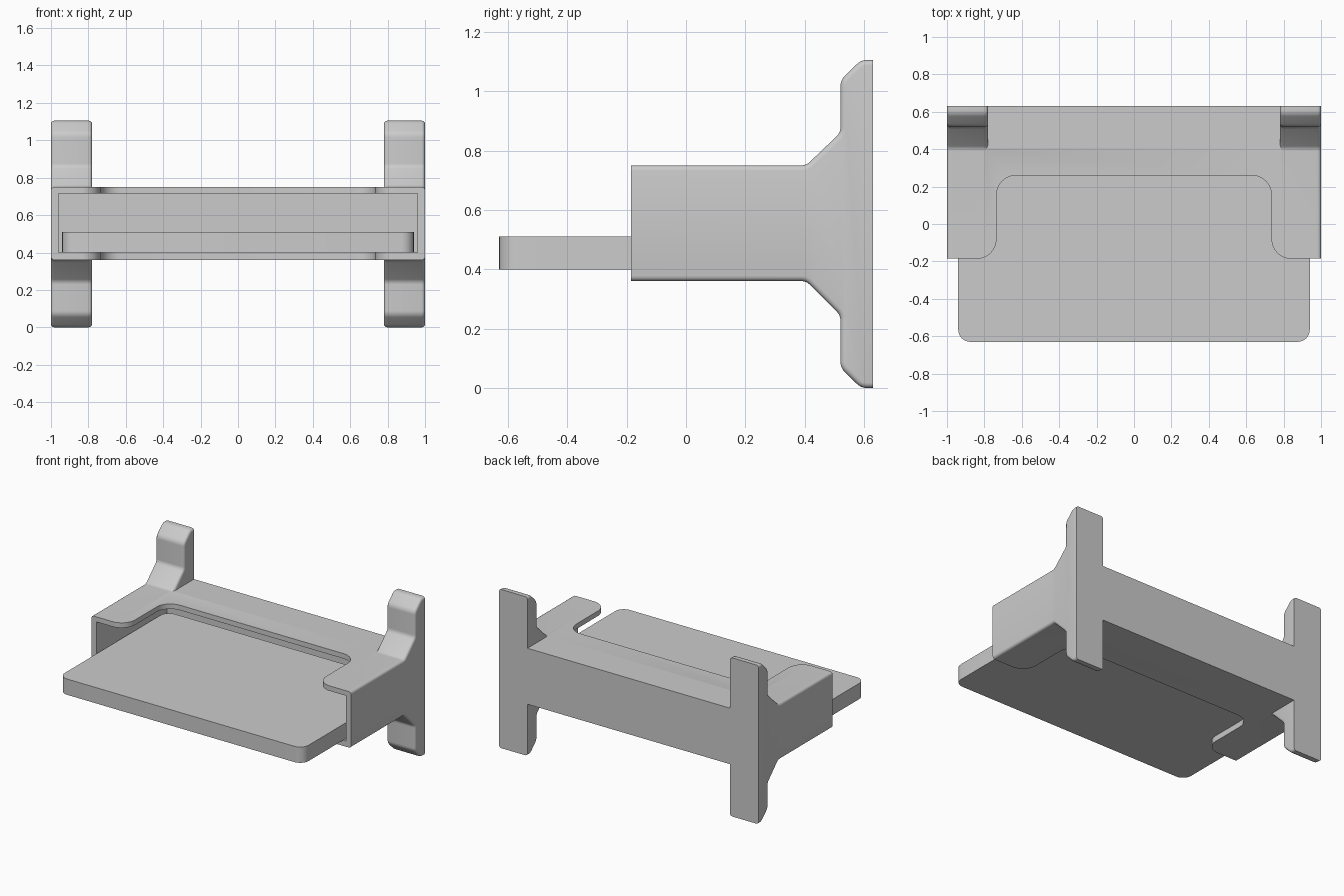
import bpy, bmesh
from mathutils import Vector

if "Cube" in bpy.data.objects:
    bpy.data.objects.remove(bpy.data.objects["Cube"])

BACK, FRONT = 0.63, -0.185


def fillet(points, steps=6):
    """Points are (u, v, radius); corners with a radius become arcs."""
    out, n = [], len(points)
    for i, (u, v, r) in enumerate(points):
        p = Vector((u, v))
        if r == 0:
            out.append(p)
            continue
        a = (Vector(points[i - 1][:2]) - p).normalized()
        b = (Vector(points[(i + 1) % n][:2]) - p).normalized()
        half = a.angle(b) / 2
        import math
        c = p + (a + b).normalized() * (r / math.sin(half))
        d = r / math.tan(half)
        s, e = p + a * d - c, p + b * d - c
        for k in range(steps + 1):
            t = k / steps
            sweep = math.pi - 2 * half
            out.append(c + (s * math.sin((1 - t) * sweep) + e * math.sin(t * sweep)) / math.sin(sweep))
    return out


def prism(name, pts, axis, lo, hi, bevel=0):
    """Extrude a 2D outline along x or z, optionally rounding its end rims."""
    bm = bmesh.new()
    place = (lambda p, t: (t, p[0], p[1])) if axis == 'x' else (lambda p, t: (p[0], p[1], t))
    rings = [[bm.verts.new(place(p, t)) for p in pts] for t in (lo, hi)]
    for ring in rings:
        bm.faces.new(ring)
    n = len(pts)
    for i in range(n):
        j = (i + 1) % n
        bm.faces.new((rings[0][i], rings[0][j], rings[1][j], rings[1][i]))
    bmesh.ops.recalc_face_normals(bm, faces=bm.faces)
    if bevel:
        def rim(e):
            a, b = (v.co for v in e.verts)
            flat = abs(a.x - b.x) < 1e-5
            on_end = any(abs(a.y - y) < 1e-4 and abs(b.y - y) < 1e-4 for y in (BACK, FRONT))
            return flat and not on_end
        bmesh.ops.bevel(bm, geom=[e for e in bm.edges if rim(e)], offset=bevel,
                        segments=4, profile=0.5, affect='EDGES', clamp_overlap=True)
        bmesh.ops.recalc_face_normals(bm, faces=bm.faces)
    mesh = bpy.data.meshes.new(name)
    bm.to_mesh(mesh)
    bm.free()
    ob = bpy.data.objects.new(name, mesh)
    bpy.context.collection.objects.link(ob)
    return ob


def box(name, x, y0, y1, z0, z1):
    return prism(name, [(-x, y0), (x, y0), (x, y1), (-x, y1)], 'z', z0, z1)


def combine(target, tool, operation):
    bpy.context.view_layer.objects.active = target
    m = target.modifiers.new(operation, 'BOOLEAN')
    m.operation, m.solver, m.object = operation, 'EXACT', tool
    bpy.ops.object.modifier_apply(modifier=m.name)
    bpy.data.objects.remove(tool)


def smooth(ob):
    bpy.ops.object.select_all(action='DESELECT')
    ob.select_set(True)
    bpy.context.view_layer.objects.active = ob
    bpy.ops.object.shade_smooth_by_angle(angle=0.6)


# Holder body
holder = box("holder", 0.97, FRONT, BACK, 0.36, 0.75)

# End walls with upper and lower legs
upper = [(FRONT, 0.75, 0), (0.405, 0.75, 0.04), (0.52, 0.86, 0.04),
         (0.52, 1.037, 0.05), (0.59, 1.105, 0.05), (BACK, 1.105, 0)]
lower = [(y, 1.105 - z + (0.005 if z == 0.75 else 0), r) for y, z, r in reversed(upper)]
outline = fillet(upper + lower)
for lo, hi in ((-1, -0.78), (0.78, 1)):
    combine(holder, prism("end", outline, 'x', lo, hi, 0.018), 'UNION')

# Card pocket, open at the front
combine(holder, box("pocket", 0.96, -0.4, 0.59, 0.40, 0.715), 'DIFFERENCE')

# Thumb cutout through the top and bottom plates
left = [(-0.93, -0.4, 0), (-0.93, FRONT - 0.001, 0), (-0.735, FRONT - 0.001, 0.105), (-0.735, 0.26, 0.105)]
right = [(-x, y, r) for x, y, r in reversed(left)]
combine(holder, prism("cutout", fillet(left + right, 8), 'z', 0.2, 0.9), 'DIFFERENCE')
smooth(holder)

# Stack of four cards
card = fillet([(-0.94, -0.63, 0.065), (0.94, -0.63, 0.065), (0.94, 0.555, 0.065), (-0.94, 0.555, 0.065)])
for i in range(4):
    z = 0.40 + i * 0.0275
    smooth(prism(f"card_{i + 1}", card, 'z', z, z + 0.0275))
